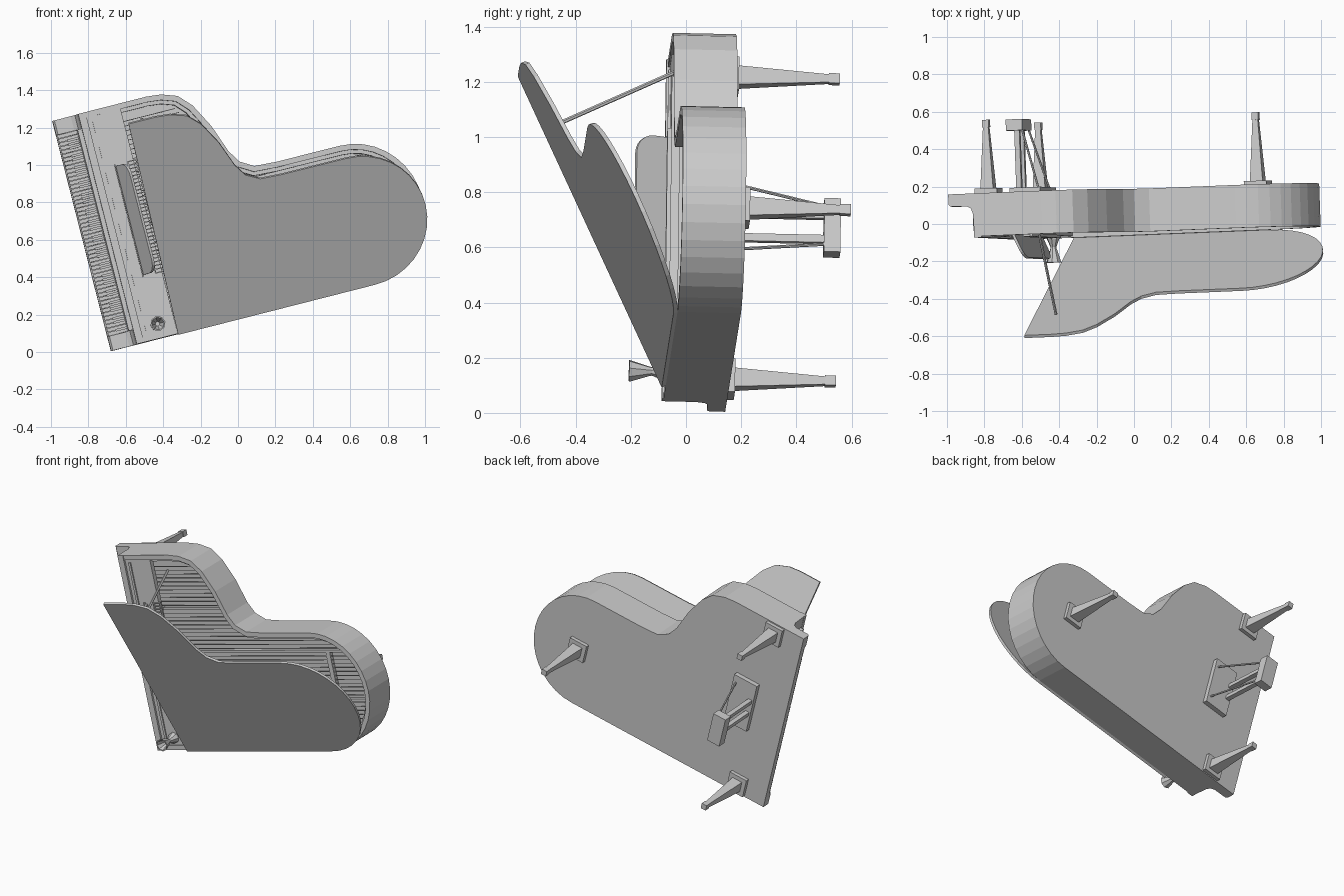
import bpy, bmesh, math
from mathutils import Matrix, Vector

old = bpy.data.objects.get("Cube")
if old:
    bpy.data.objects.remove(old, do_unlink=True)

grey = bpy.data.materials.new("plain grey")
grey.use_nodes = True
grey.diffuse_color = (0.6, 0.6, 0.6, 1)
grey.node_tree.nodes["Principled BSDF"].inputs["Base Color"].default_value = (0.6, 0.6, 0.6, 1)

# Instrument frame: p = keyboard to tail, q = across the keyboard, w = instrument up
UP = Vector((0.035, -1, 0.022)).normalized()
yaw = math.radians(14.3)
LONG = Vector((math.cos(yaw), 0, math.sin(yaw)))
LONG = (LONG - UP * LONG.dot(UP)).normalized()
ACROSS = UP.cross(LONG)
FRAME = Matrix((LONG, ACROSS, UP)).transposed().to_4x4()
FRAME.translation = (-0.68, 0.142, 0.004)

HEIGHT = 0.23
WIDTH = 1.27
MID = WIDTH / 2


def finish(name, bm, local=Matrix()):
    bmesh.ops.recalc_face_normals(bm, faces=bm.faces)
    mesh = bpy.data.meshes.new(name)
    bm.to_mesh(mesh)
    bm.free()
    mesh.materials.append(grey)
    obj = bpy.data.objects.new(name, mesh)
    obj.matrix_world = FRAME @ local
    bpy.context.collection.objects.link(obj)
    return obj


def add_box(bm, p, q, w):
    """Box from (low, high) ranges."""
    size = [b - a for a, b in (p, q, w)]
    mid = [(a + b) / 2 for a, b in (p, q, w)]
    bmesh.ops.create_cube(bm, size=1, matrix=Matrix.Translation(mid) @ Matrix.Diagonal((*size, 1)))


def box(name, p, q, w):
    bm = bmesh.new()
    add_box(bm, p, q, w)
    return finish(name, bm)


def prism(points, depth):
    """Extrude a closed 3D polygon along a vector."""
    bm = bmesh.new()
    face = bm.faces.new([bm.verts.new(pt) for pt in points])
    new = bmesh.ops.extrude_face_region(bm, geom=[face])["geom"]
    bmesh.ops.translate(bm, vec=depth, verts=[g for g in new if isinstance(g, bmesh.types.BMVert)])
    return bm


def rod(name, a, b, r1, r2, sides=6):
    a, b = Vector(a), Vector(b)
    bm = bmesh.new()
    turn = (b - a).to_track_quat('Z', 'Y').to_matrix().to_4x4()
    spin = Matrix.Rotation(math.pi / sides, 4, 'Z')
    bmesh.ops.create_cone(bm, cap_ends=True, segments=sides, radius1=r1, radius2=r2,
                          depth=(b - a).length, matrix=Matrix.Translation((a + b) / 2) @ turn @ spin)
    return finish(name, bm)


# Plan outline: bent side, then round tail
bent_side = [(0.51, 1.27), (0.59, 1.262), (0.675, 1.232), (0.74, 1.163), (0.81, 1.032),
             (0.865, 0.88), (0.908, 0.811), (0.98, 0.768), (1.1, 0.761)]
tail = [(1.45 + 0.36 * math.sin(math.pi * i / 18), 0.38 + 0.38 * math.cos(math.pi * i / 18))
        for i in range(19)]


def outline(start):
    return [(start, 0), (start, WIDTH)] + bent_side + tail


def reach(q):
    """Furthest p of the outline at a given q."""
    pts = outline(0.14)
    hits = [a[0] + (b[0] - a[0]) * (q - a[1]) / (b[1] - a[1])
            for a, b in zip(pts[1:], pts[2:]) if (a[1] - q) * (b[1] - q) < 0]
    return max(hits)


# Case with rim, ledge and sunken soundboard
bm = prism([(p, q, 0) for p, q in outline(0.14)], (0, 0, HEIGHT))
bm.faces.ensure_lookup_table()
bmesh.ops.recalc_face_normals(bm, faces=bm.faces)
for inset, drop in ((0.03, 0.03), (0.02, 0.06)):
    floor = max((f for f in bm.faces if f.normal.z > 0.9 and len(f.verts) > 4),
                key=lambda f: f.calc_area())
    bmesh.ops.inset_region(bm, faces=[floor], thickness=inset, use_even_offset=True)
    new = bmesh.ops.extrude_discrete_faces(bm, faces=[floor])["faces"]
    bmesh.ops.translate(bm, vec=(0, 0, -drop), verts=list(new[0].verts))
    bm.normal_update()
finish("case", bm)

# Front deck over the tuning pins
box("front_deck", (0.165, 0.362), (0.02, WIDTH - 0.02), (0.19, 0.222))
box("front_rail", (0.135, 0.175), (0, WIDTH), (HEIGHT - 0.02, HEIGHT + 0.006))
box("deck_strip", (0.2, 0.215), (0.05, WIDTH - 0.05), (0.22, 0.23))

# Strings and plate braces
bm = bmesh.new()
for i in range(44):
    q = 0.075 + i * 0.0255
    add_box(bm, (0.34, reach(q) - 0.085), (q - 0.002, q + 0.002), (0.156, 0.16))
finish("strings", bm)
for q in (0.3, 0.62, 0.9):
    box("plate_brace", (0.35, reach(q) - 0.06), (q - 0.008, q + 0.008), (0.14, 0.172))
box("bridge", (1.5, 1.53), (0.12, 0.62), (0.14, 0.166))

# Key bed, rounded cheeks and keys
box("key_bed", (0, 0.145), (0, WIDTH), (0, 0.04))
cheek = [(0, 0), (0, 0.055), (0.01, 0.066), (0.1, 0.068), (0.122, 0.08),
         (0.133, 0.11), (0.137, HEIGHT), (0.16, HEIGHT), (0.16, 0)]
for q in (0, WIDTH - 0.08):
    finish("key_cheek", prism([(p, q, w) for p, w in cheek], (0, 0.08, 0)))
whites, blacks = bmesh.new(), bmesh.new()
pitch = (WIDTH - 0.16) / 52
for i in range(52):
    q = 0.08 + i * pitch
    add_box(whites, (0.006, 0.14), (q + 0.001, q + pitch - 0.001), (0.03, 0.054))
    if i % 7 not in (1, 4) and i < 51:
        add_box(blacks, (0.05, 0.14), (q + pitch * 0.7, q + pitch * 1.3), (0.05, 0.064))
finish("white_keys", whites)
finish("black_keys", blacks)
box("fallboard", (0.112, 0.145), (0.08, WIDTH - 0.08), (0.064, 0.2))

# Raised lid, hinged on the straight side
swing = Matrix.Translation((0, 0, HEIGHT)) @ Matrix.Rotation(math.radians(25), 4, 'X')
finish("lid", prism([(p, q, 0) for p, q in outline(0.362)], (0, 0, 0.016)), swing)
rod("lid_prop", (0.46, 1.16, 0.19), (0.485, 0.93, 0.655), 0.008, 0.008)

# Music desk: rounded leaning plate with a slatted rack
half, tall, r = 0.3, 0.14, 0.07
corner = [(half - r + r * math.cos(a), tall - r + r * math.sin(a))
          for a in (math.pi / 2 * i / 6 for i in range(7))]
shape = [(half, 0)] + corner + [(-x, h) for x, h in reversed(corner)] + [(-half, 0)]
lean = Matrix.Translation((0.262, 0.65, 0.222)) @ Matrix.Rotation(math.radians(24), 4, 'Y')
finish("music_desk", prism([(0, x, h) for x, h in shape], (0.014, 0, 0)), lean)
bm = bmesh.new()
for p in (0.255, 0.325, 0.372):
    add_box(bm, (p, p + 0.006), (0.34, 0.96), (0.22, 0.236))
for i in range(32):
    q = 0.34 + i * 0.0198
    add_box(bm, (0.327, 0.376), (q, q + 0.006), (0.22, 0.234))
finish("desk_rack", bm)

# Goblet on the deck corner
bm = bmesh.new()
cup = [(0, 0), (0.036, 0), (0.034, 0.012), (0.016, 0.055), (0.018, 0.065),
       (0.041, 0.138), (0.034, 0.138), (0.012, 0.075), (0, 0.075)]
verts = [bm.verts.new((x, 0, h)) for x, h in cup]
edges = [bm.edges.new(pair) for pair in zip(verts, verts[1:])]
bmesh.ops.spin(bm, geom=verts + edges, cent=(0, 0, 0), axis=(0, 0, 1), angle=math.tau, steps=8)
bmesh.ops.remove_doubles(bm, verts=bm.verts, dist=0.0005)
finish("goblet", bm, Matrix.Translation((0.267, 0.077, 0.222)))

# Tapered legs with top plates and feet
for name, p, q in (("left_leg", 0.205, 1.2), ("right_leg", 0.205, 0.07), ("tail_leg", 1.485, 0.385)):
    box(name + "_plate", (p - 0.062, p + 0.062), (q - 0.062, q + 0.062), (-0.025, 0.01))
    rod(name, (p, q, -0.02), (p, q, -0.36), 0.05, 0.02, 4)
    box(name + "_foot", (p - 0.018, p + 0.018), (q - 0.018, q + 0.018), (-0.392, -0.352))

# Pedal lyre
box("lyre_plate", (0.22, 0.39), (MID - 0.17, MID + 0.17), (-0.032, 0.01))
box("pedal_box", (0.195, 0.285), (MID - 0.1, MID + 0.1), (-0.4, -0.34))
for side in (-1, 1):
    q = MID + side * 0.045
    box("lyre_post", (0.23, 0.258), (q - 0.014, q + 0.014), (-0.35, -0.02))
    rod("lyre_stay", (0.275, MID + side * 0.07, -0.35), (0.37, MID + side * 0.12, -0.02), 0.006, 0.006)
